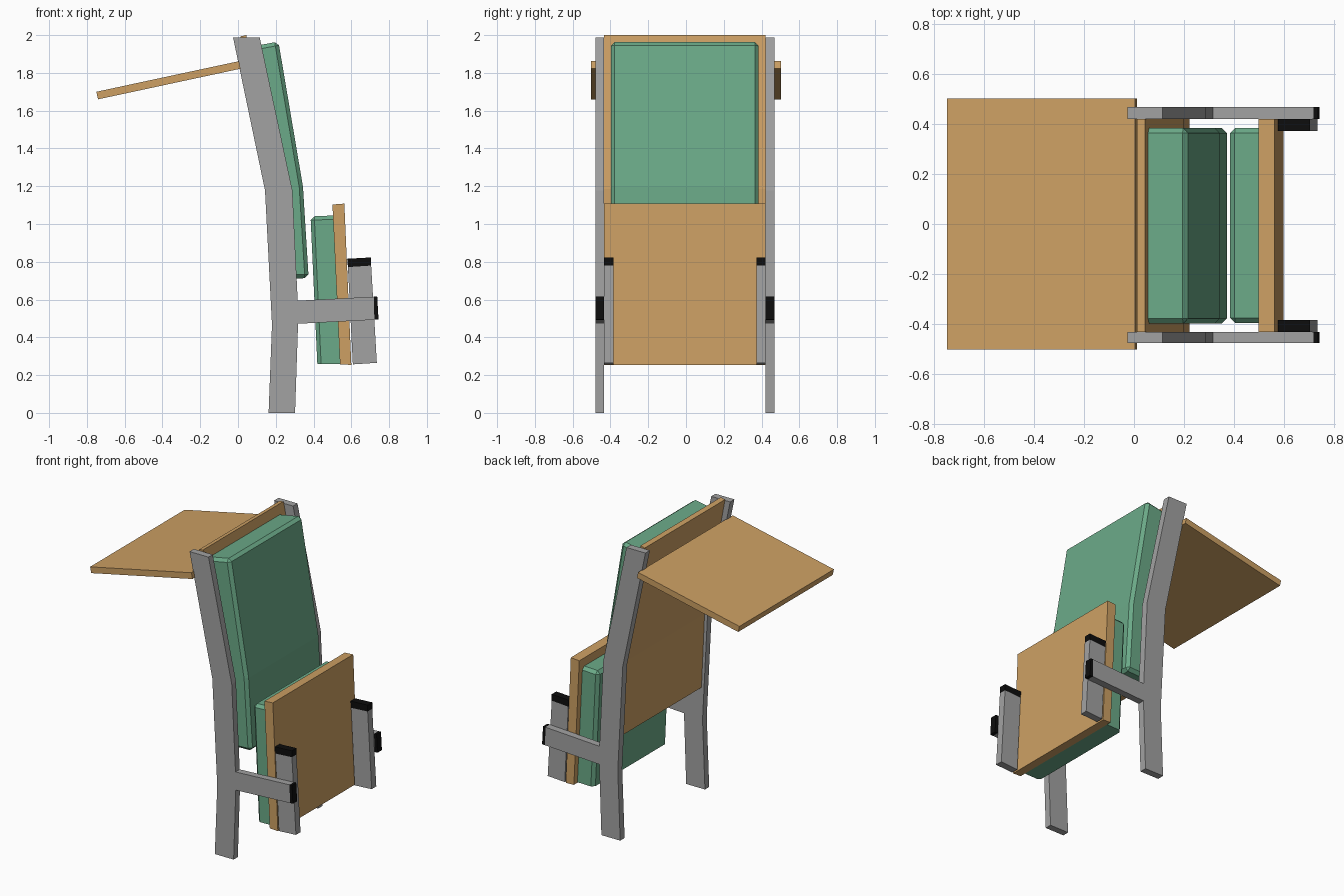
import bpy, bmesh

if "Cube" in bpy.data.objects:
    bpy.data.objects.remove(bpy.data.objects["Cube"])


def material(name, rgb):
    m = bpy.data.materials.new(name)
    m.diffuse_color = (*rgb, 1)
    m.use_nodes = True
    m.node_tree.nodes["Principled BSDF"].inputs["Base Color"].default_value = m.diffuse_color
    return m


GREY = material("grey metal", (0.36, 0.36, 0.36))
WOOD = material("light wood", (0.61, 0.352, 0.127))
GREEN = material("green fabric", (0.147, 0.40, 0.246))
BLACK = material("black rubber", (0.004, 0.004, 0.004))


def prism(name, profile, y0, y1, mat, soft=(), chamfer=0.02):
    """Extrude an x-z profile from y0 to y1; chamfer sharp edges touching the soft points."""
    bm = bmesh.new()
    n = len(profile)
    rings = [[bm.verts.new((x, y, z)) for x, z in profile] for y in (y0, y1)]
    a, b = rings
    bm.faces.new(a)
    bm.faces.new(b[::-1])
    for i in range(n):
        j = (i + 1) % n
        bm.faces.new((a[i], b[i], b[j], a[j]))
    bmesh.ops.recalc_face_normals(bm, faces=bm.faces)
    if soft:
        rounded = {r[i] for r in rings for i in soft}
        edges = [e for e in bm.edges
                 if rounded & set(e.verts) and e.calc_face_angle() > 0.6]
        bmesh.ops.bevel(bm, geom=edges, offset=chamfer, segments=1,
                        affect='EDGES', profile=0.5)
    me = bpy.data.meshes.new(name)
    bm.to_mesh(me)
    bm.free()
    me.materials.append(mat)
    ob = bpy.data.objects.new(name, me)
    bpy.context.collection.objects.link(ob)
    return ob


# Side frames with forward arms, and the seat brackets just inside them
FRAME = [(-0.026, 1.987), (0.143, 1.178), (0.18, 0.467), (0.162, 0), (0.302, 0),
         (0.318, 0.472), (0.722, 0.493), (0.719, 0.615), (0.316, 0.594),
         (0.288, 1.178), (0.115, 1.987)]
ARM_CAP = [(0.722, 0.493), (0.744, 0.494), (0.737, 0.616), (0.719, 0.615)]
BRACKET = [(0.582, 0.772), (0.705, 0.78), (0.735, 0.265), (0.608, 0.257)]
BRACKET_CAP = [(0.582, 0.772), (0.578, 0.816), (0.705, 0.823), (0.705, 0.78)]
for side, frame_y, bracket_y in (("front", (-0.478, -0.433), (-0.433, -0.384)),
                                 ("rear", (0.422, 0.469), (0.373, 0.422))):
    prism(side + "_side_frame", FRAME, *frame_y, GREY)
    prism(side + "_arm_cap", ARM_CAP, *frame_y, BLACK)
    prism(side + "_seat_bracket", BRACKET, *bracket_y, GREY)
    prism(side + "_bracket_cap", BRACKET_CAP, *bracket_y, BLACK)

# Bent backrest board and its cushion
prism("backrest_board", [(0.012, 1.993), (0.165, 1.18), (0.188, 0.68),
                         (0.222, 0.682), (0.2, 1.185), (0.044, 2.0)],
      -0.433, 0.422, WOOD)
prism("backrest_cushion", [(0.052, 1.935), (0.2, 1.185), (0.22, 0.708),
                           (0.374, 0.714), (0.344, 1.197), (0.214, 1.966)],
      -0.398, 0.384, GREEN, soft=(3, 4, 5))

# Folded-up seat board and its cushion
prism("seat_board", [(0.5, 1.103), (0.54, 0.257), (0.6, 0.254), (0.563, 1.108)],
      -0.433, 0.422, WOOD)
prism("seat_cushion", [(0.503, 1.045), (0.54, 0.26), (0.42, 0.258), (0.384, 1.04)],
      -0.396, 0.384, GREEN, soft=(3,))

# Sloping writing table behind the backrest
prism("writing_table", [(-0.75, 1.7), (-0.741, 1.66), (0.013, 1.822), (0.005, 1.862)],
      -0.503, 0.503, WOOD)
